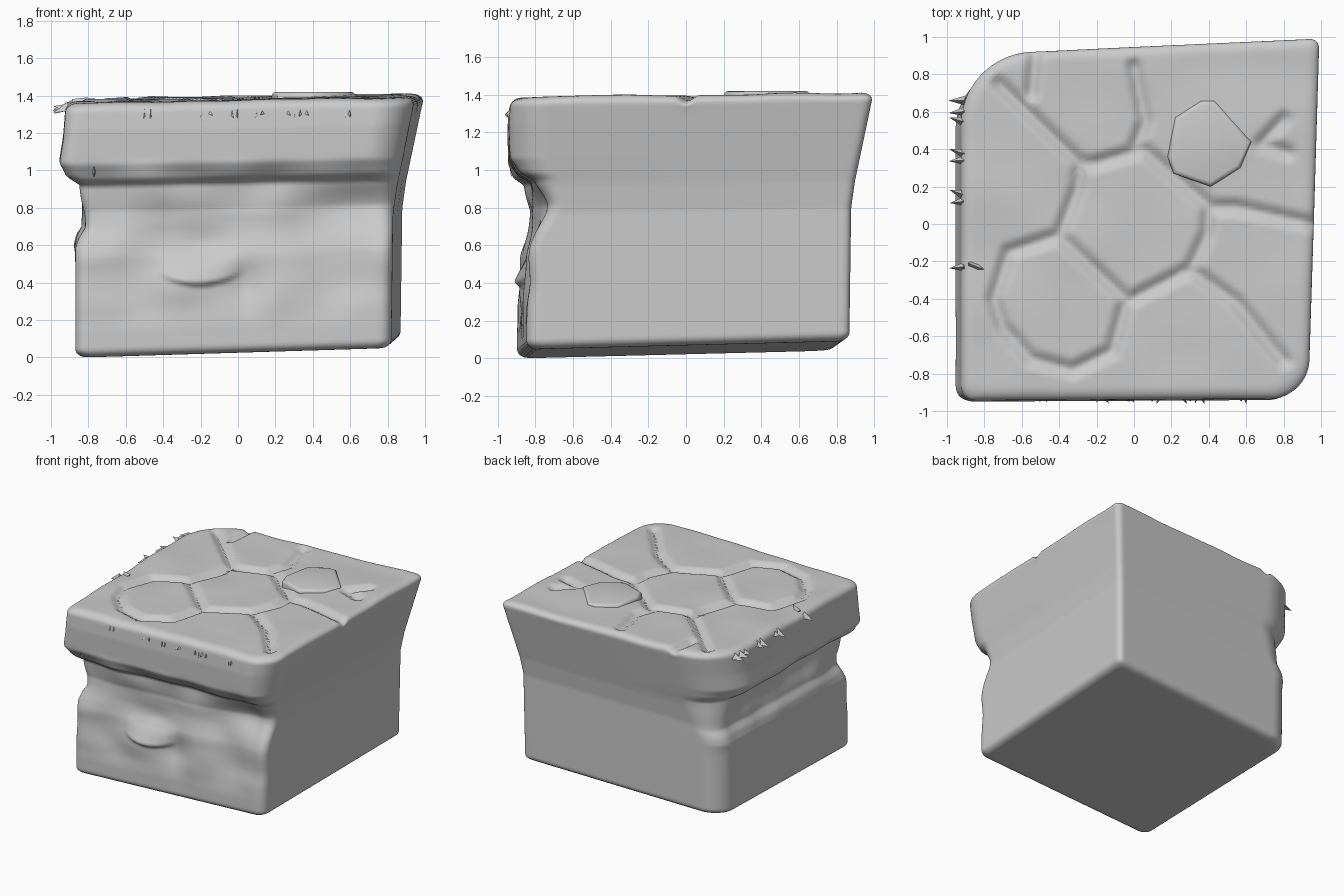
import bpy, bmesh, math, random
from mathutils import Vector, noise, Matrix

cube = bpy.data.objects.get("Cube")
if cube:
    bpy.data.objects.remove(cube, do_unlink=True)
random.seed(4)

stone = bpy.data.materials.new("stone_grey")
stone.use_nodes = True
grey = (0.6, 0.6, 0.6, 1)
stone.diffuse_color = grey
stone.node_tree.nodes["Principled BSDF"].inputs["Base Color"].default_value = grey


def finish(bm, name, angle):
    mesh = bpy.data.meshes.new(name)
    bmesh.ops.recalc_face_normals(bm, faces=bm.faces)
    bm.to_mesh(mesh)
    bm.free()
    mesh.materials.append(stone)
    ob = bpy.data.objects.new(name, mesh)
    bpy.context.collection.objects.link(ob)
    bpy.ops.object.select_all(action='DESELECT')
    ob.select_set(True)
    bpy.context.view_layer.objects.active = ob
    bpy.ops.object.shade_smooth_by_angle(angle=math.radians(angle))
    return ob


def ramp(v, a, b):
    t = min(1, max(0, (v - a) / (b - a)))
    return t * t * (3 - 2 * t)


def bump(v, centre, width):
    return math.exp(-((v - centre) / width) ** 2)


def profile(points, z):
    for (z0, a), (z1, b) in zip(points, points[1:]):
        if z <= z1:
            return a + (b - a) * max(0, (z - z0) / (z1 - z0))
    return points[-1][1]


def round_corner(a, b, r, size=1):
    # pull a square corner onto a circular arc
    p, q = a - (size - r), b - (size - r)
    if r > 0 and p > 0 and q > 0:
        k = max(p, q) / math.hypot(p, q)
        return size - r + p * k, size - r + q * k
    return a, b


# Side silhouettes as (height, distance from centre)
LEFT = [(0, .87), (.6, .87), (.66, .85), (.71, .82), (.95, .83), (1, .91), (1.07, .955), (1.2, .935), (1.4, .92)]
FRONT = [(0, .9), (.15, .9), (.4, .885), (.55, .87), (.68, .84), (.8, .82), (.94, .84),
         (.98, .9), (1.06, .945), (1.25, .95), (1.4, .94)]
PLAIN = [(0, .87), (.75, .88), (.9, .9), (1.4, 1)]

# Joints between the paving stones
JOINTS = [
    [(-.72, .75), (-.29, .33), (-.3, .2), (-.4, -.06), (-.67, -.15), (-.75, -.4), (-.7, -.55),
     (-.55, -.72), (-.33, -.78), (-.12, -.68), (-.05, -.43)],
    [(-.4, -.06), (-.03, -.41), (.3, -.24), (.39, -.05), (.4, .1), (.05, .4), (-.22, .32), (-.29, .33)],
    [(.3, -.24), (.55, -.42), (.8, -.73)],
    [(.4, .09), (.55, .09), (.95, 0)],
    [(0, .84), (.06, .55), (0, .4)],
    [(-.53, .9), (-.55, .7)],
    [(.8, .56), (.68, .43), (.82, .38)],
]
SEGMENTS = [(Vector(a), Vector(b)) for line in JOINTS for a, b in zip(line, line[1:])]


def joint_depth(x, y):
    p, best = Vector((x, y)), 9
    for a, b in SEGMENTS:
        d = b - a
        t = min(1, max(0, (p - a).dot(d) / d.dot(d)))
        best = min(best, (p - a - d * t).length)
    return .035 * max(0, 1 - best / .055)


def front_relief(x, z):
    # curved pocket ledge with a hollow above, and a valley between two mounds
    s = (x + .2) / .23
    dz = z - .4 - .06 * s * s
    ledge = max(0, 1 - s * s) * max(0, 1 + dz / .03 if dz < 0 else 1 - dz / .13)
    f = .035 * ledge - .03 * bump(x, -.15, .16) * bump(z, .6, .08)
    f -= .025 * bump(x, .05, .09) * bump(z, .35, .15)
    f -= .06 * bump(x, .65, .25) * bump(z, .82, .13)
    return f + .035 * noise.noise((x * 3, 7, z * 4)) * ramp(z, .1, .4) * (1 - ramp(z, .95, 1.1))


def shape(co):
    u, v, w = co
    # soften top and bottom rims
    m = max(abs(u), abs(v))
    m2, w2 = round_corner(m, abs(w), .07)
    if m > 0:
        u, v = u * m2 / m, v * m2 / m
    w = math.copysign(w2, w)
    z = (w + 1) * .7
    lip = ramp(z, .6, 1.1)
    # each upright corner has its own radius
    if u > 0:
        r = .05 if v > 0 else .08 + .14 * lip
    else:
        r = .2 + .2 * lip if v > 0 else .08
    a, b = round_corner(abs(u), abs(v), r * m2, m2)
    u, v = math.copysign(a, u), math.copysign(b, v)
    # skewed plan
    x = u * (profile(PLAIN, z) * (1 - .03 * (1 - v)) if u > 0 else profile(LEFT, z))
    y = v * (profile(PLAIN, z) * (1 - .045 * (1 - u)) if v > 0
             else profile(FRONT, z) * (1 - (.03 - .025 * lip) * (1 + u)))
    if v < 0:
        y -= front_relief(x, z) * ramp(-v, .6, .95)
    if u < 0:
        rough = .04 * noise.noise((3, y * 3, z * 4)) * ramp(z, .5, .7) * (1 - ramp(z, .95, 1.1))
        x -= rough * ramp(-u, .6, .95)
    # tilted base and top
    low = .045 + .03 * x + .025 * y
    high = 1.385 + .016 * x + .013 * y
    height = low + (high - low) * (w + 1) / 2
    if w > .85:
        relief = joint_depth(x, y) - .012 * noise.noise((x * 3, y * 3, 1))
        height -= relief * ramp(w, .85, 1)
    return x, y, height


# Rock block
bm = bmesh.new()
bmesh.ops.create_cube(bm, size=2)
bmesh.ops.subdivide_edges(bm, edges=bm.edges[:], cuts=95, use_grid_fill=True)
for vert in bm.verts:
    vert.co = shape(vert.co)
finish(bm, "rock_block", 60)

# Small raised paving stone
bm = bmesh.new()
outline = [(.18, .36), (.22, .57), (.36, .66), (.43, .66), (.63, .44), (.57, .3), (.41, .2), (.21, .27)]
face = bm.faces.new([bm.verts.new((x, y, 1.35)) for x, y in outline])
top = bmesh.ops.extrude_face_region(bm, geom=[face])["geom"]
rim = [e for e in top if isinstance(e, bmesh.types.BMEdge)]
for vert in [g for g in top if isinstance(g, bmesh.types.BMVert)]:
    vert.co.z = 1.42
bmesh.ops.bevel(bm, geom=rim, offset=.025, segments=3, affect='EDGES', profile=.5)
finish(bm, "small_stone", 40)

# Ragged shards hanging from the lip
bm = bmesh.new()


def shard(base, direction, size):
    aim = Vector(direction).normalized()
    turn = aim.to_track_quat('Z', 'Y').to_matrix().to_4x4()
    place = Matrix.Translation(Vector(base) + aim * size * .3)
    bmesh.ops.create_cone(bm, cap_ends=True, segments=3, radius1=size * .35, radius2=0, depth=size,
                          matrix=place @ turn)


for x in (-.48, -.17, -.02, .12, .28, .35, .58):
    for side in (-.015, .015):
        shard((x + side, -.93, 1.31), (random.uniform(-.5, .5), -.6, random.uniform(-1, -.2)), .05)
for y in (-.23, .12, .16, .34, .38, .55, .6, .66):
    shard((-.92, y, 1.33), (-1, random.uniform(-.6, .4), random.uniform(-.5, .3)), .09)
shard((-.77, -.92, 1.01), (0, -.2, -1), .06)
shard((-.86, -.22, 1.36), (1, -.4, .5), .09)
finish(bm, "lip_shards", 30)
